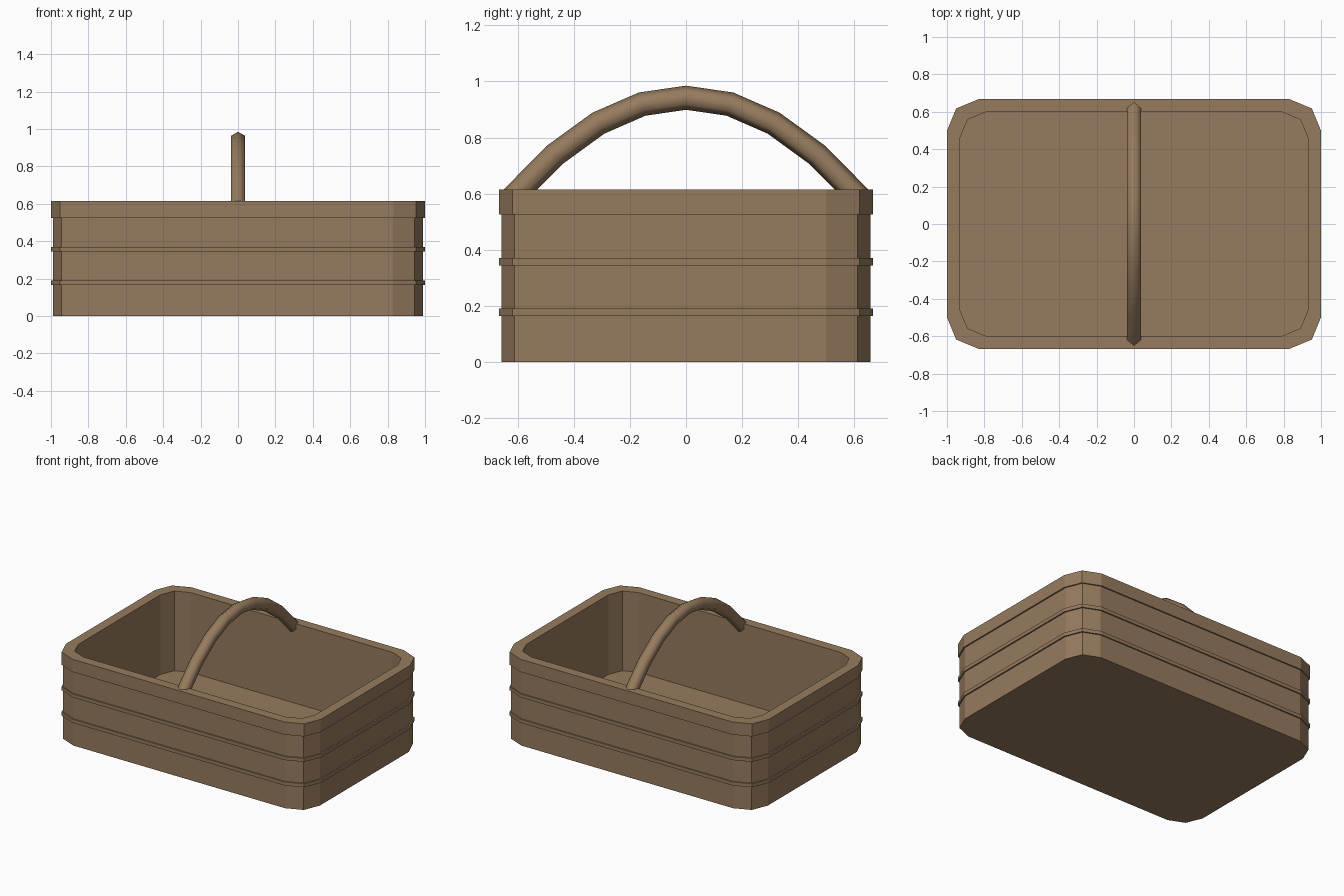
import bpy
import bmesh
from math import sin, cos, radians
from mathutils import Vector

cube = bpy.data.objects.get("Cube")
if cube:
    bpy.data.objects.remove(cube, do_unlink=True)

wood = bpy.data.materials.new("tan_wood")
wood.use_nodes = True
wood.diffuse_color = (0.305, 0.198, 0.112, 1)
wood.node_tree.nodes["Principled BSDF"].inputs["Base Color"].default_value = wood.diffuse_color


def loft(name, rings):
    """Skin a list of equal-length closed rings and cap both ends."""
    bm = bmesh.new()
    loops = [[bm.verts.new(p) for p in ring] for ring in rings]
    for a, b in zip(loops, loops[1:]):
        for i in range(len(a)):
            j = (i + 1) % len(a)
            bm.faces.new((a[i], a[j], b[j], b[i]))
    bm.faces.new(loops[0][::-1])
    bm.faces.new(loops[-1])
    bmesh.ops.recalc_face_normals(bm, faces=bm.faces)
    mesh = bpy.data.meshes.new(name)
    bm.to_mesh(mesh)
    bm.free()
    mesh.materials.append(wood)
    obj = bpy.data.objects.new(name, mesh)
    bpy.context.collection.objects.link(obj)
    return obj


def outline(hx, hy, r, z):
    """Rectangle with two-facet rounded corners."""
    points = []
    for sx, sy, start in ((1, 1, 0), (-1, 1, 90), (-1, -1, 180), (1, -1, 270)):
        for step in (0, 45, 90):
            a = radians(start + step)
            points.append((sx * (hx - r) + r * cos(a), sy * (hy - r) + r * sin(a), z))
    return points


# Basket shell: stepped outer wall with two bands and a rim, then the hollow
def wall(z):
    return outline(0.99, 0.658, 0.16, z)


def trim(z):
    return outline(1.0, 0.667, 0.168, z)


rings = [wall(0)]
for low, high in ((0.165, 0.19), (0.345, 0.37)):
    rings += [wall(low), trim(low), trim(high), wall(high)]
rings += [wall(0.525), trim(0.525), trim(0.615)]
rings += [outline(0.93, 0.598, 0.137, z) for z in (0.615, 0.05)]
loft("basket_body", rings)

# Handle: six-sided rod swept along an arch
segments, reach, top, bend, radius = 8, 0.625, 0.942, 0.93, 0.043
arch = []
for i in range(segments + 1):
    y = reach * (2 * i / segments - 1)
    centre = Vector((0, y, top - bend * y * y))
    normal = Vector((0, 2 * bend * y, 1)).normalized()
    side = Vector((1, 0, 0))
    arch.append([centre + radius * (cos(radians(a)) * normal + sin(radians(a)) * side)
                 for a in range(0, 360, 60)])
handle = loft("handle", arch)

bpy.ops.object.select_all(action="DESELECT")
handle.select_set(True)
bpy.context.view_layer.objects.active = handle
bpy.ops.object.shade_smooth_by_angle(angle=radians(65))
